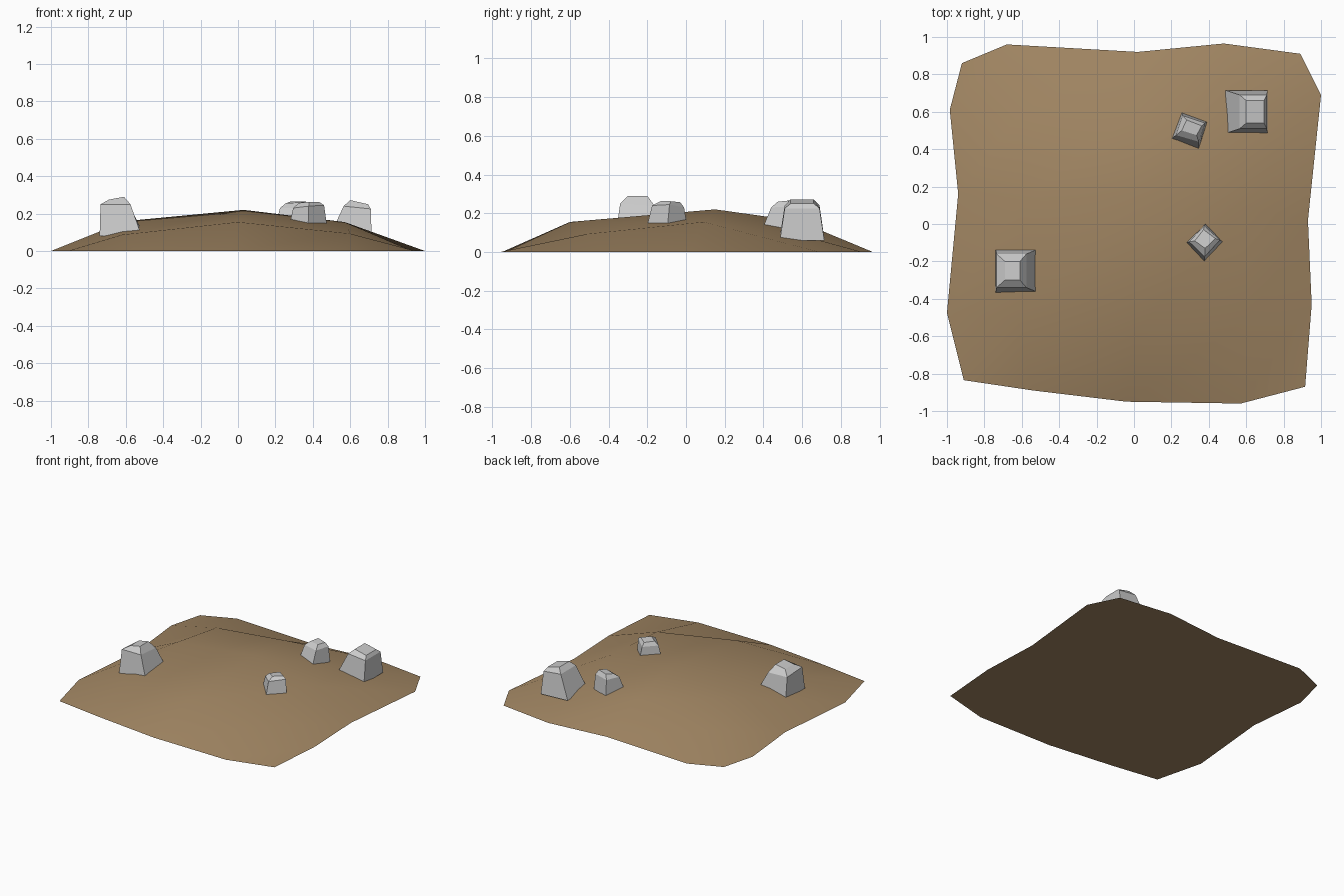
import bpy
import bmesh
from mathutils import Vector

if "Cube" in bpy.data.objects:
    bpy.data.objects.remove(bpy.data.objects["Cube"])


def add_mesh(name, bm):
    bmesh.ops.recalc_face_normals(bm, faces=bm.faces[:])
    mesh = bpy.data.meshes.new(name)
    bm.to_mesh(mesh)
    bm.free()
    obj = bpy.data.objects.new(name, mesh)
    bpy.context.collection.objects.link(obj)
    return obj


def loft(name, rings):
    """Closed solid through a stack of equal-length rings."""
    bm = bmesh.new()
    loops = [[bm.verts.new(p) for p in ring] for ring in rings]
    n = len(loops[0])
    for lo, hi in zip(loops, loops[1:]):
        for i in range(n):
            j = (i + 1) % n
            bm.faces.new((lo[i], lo[j], hi[j], hi[i]))
    bm.faces.new(loops[0][::-1])
    bm.faces.new(loops[-1])
    return add_mesh(name, bm)


# Earth mound: a 5 x 5 grid, border on the ground, inner 3 x 3 raised
rows = [
    [(-.91, -.835, 0), (-.54, -.89, 0), (-.04, -.95, 0), (.57, -.96, 0), (.915, -.87, 0)],
    [(-1, -.475, 0), (-.62, -.51, .087), (0, -.6, .155), (.6, -.51, .093), (.95, -.43, 0)],
    [(-.94, .16, 0), (-.6, .13, .16), (.03, .15, .22), (.57, .09, .155), (.93, .02, 0)],
    [(-.985, .61, 0), (-.6, .6, .09), (0, .58, .16), (.55, .58, .09), (1, .69, 0)],
    [(-.92, .86, 0), (-.68, .96, 0), (.02, .92, 0), (.48, .965, 0), (.89, .91, 0)],
]
bm = bmesh.new()
g = [[bm.verts.new(p) for p in row] for row in rows]
for a, b in zip(g, g[1:]):
    for i in range(4):
        bm.faces.new((a[i], a[i + 1], b[i + 1], b[i]))
border = g[0] + [r[4] for r in g[1:4]] + g[4][::-1] + [r[0] for r in g[3:0:-1]]
bottom = bm.faces.new(border[::-1])
for f in bm.faces:
    f.smooth = f is not bottom
for e in bottom.edges:
    e.smooth = False
mound = add_mesh("earth_mound", bm)
earth = bpy.data.materials.new("earth")
earth.diffuse_color = (0.36, 0.24, 0.125, 1)
earth.use_nodes = True
earth.node_tree.nodes["Principled BSDF"].inputs["Base Color"].default_value = earth.diffuse_color
mound.data.materials.append(earth)


# Rocks: four-sided, tapering to a shoulder and then a small tilted cap
def rock(name, base, shoulder, cap):
    loft(name, [base, shoulder, cap])


def box(x0, x1, y0, y1, zs):
    return [Vector(p) for p in zip((x0, x1, x1, x0), (y0, y0, y1, y1), zs)]


rock("left_rock",
     box(-.74, -.515, -.365, -.135, (.08, .08, .11, .08)),
     box(-.735, -.575, -.34, -.16, (.25, .25, .235, .24)),
     box(-.69, -.61, -.30, -.20, (.275, .29, .29, .275)))
rock("right_rock",
     box(.49, .715, .485, .715, (.08, .06, .06, .07)),
     box(.565, .71, .51, .69, (.24, .225, .225, .24)),
     box(.6, .695, .54, .66, (.272, .25, .25, .272)))


def quad(points, zs):
    return [Vector((x, y, z)) for (x, y), z in zip(points, zs)]


rock("back_small_rock",
     quad([(.195, .45), (.345, .395), (.39, .545), (.255, .595)], (.12,) * 4),
     quad([(.225, .475), (.345, .44), (.38, .54), (.26, .58)], (.23, .23, .235, .235)),
     quad([(.255, .5), (.335, .475), (.362, .525), (.282, .556)], (.255, .26, .265, .265)))
rock("front_small_rock",
     quad([(.275, -.1), (.375, -.2), (.475, -.095), (.385, .005)], (.14,) * 4),
     quad([(.295, -.095), (.378, -.175), (.46, -.085), (.375, -.01)], (.23, .24, .245, .23)),
     quad([(.325, -.09), (.38, -.13), (.435, -.078), (.372, -.03)], (.257, .263, .262, .257)))
